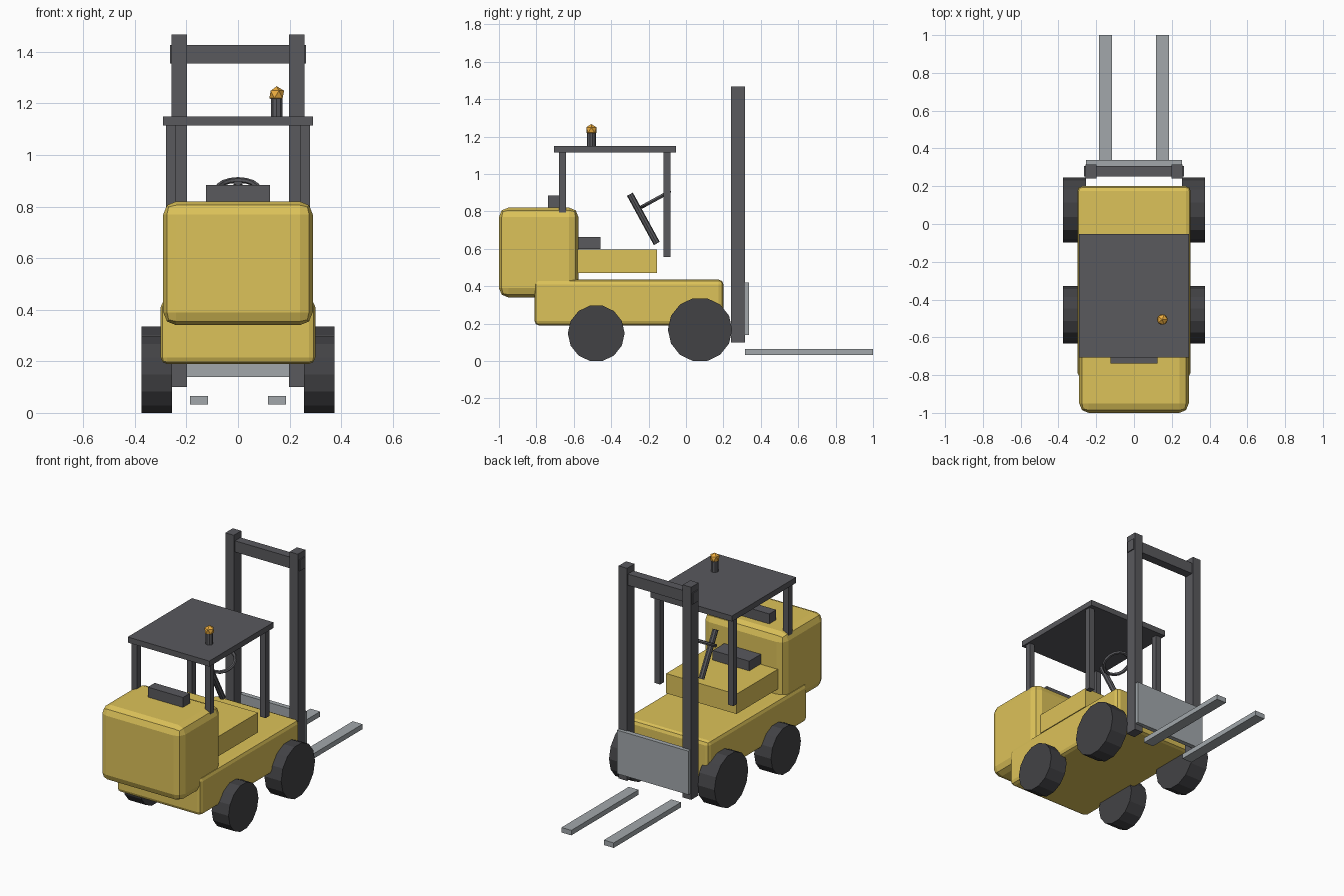
import bpy
from math import pi, cos

if "Cube" in bpy.data.objects:
    bpy.data.objects.remove(bpy.data.objects["Cube"])


def material(name, rgb):
    m = bpy.data.materials.new(name)
    m.diffuse_color = (*rgb, 1)
    m.use_nodes = True
    m.node_tree.nodes["Principled BSDF"].inputs["Base Color"].default_value = m.diffuse_color
    return m


yellow = material("yellow_paint", (0.72, 0.54, 0.10))
dark = material("dark_metal", (0.10, 0.10, 0.11))
rubber = material("rubber", (0.055, 0.055, 0.06))
steel = material("steel", (0.36, 0.39, 0.41))
amber = material("amber", (0.85, 0.42, 0.05))


def finish(name, mat):
    o = bpy.context.object
    o.name = name
    o.data.materials.append(mat)
    return o


def box(name, x, y, z, mat, bevel=0):
    """Box from (min, max) ranges, optionally with rounded edges."""
    bpy.ops.mesh.primitive_cube_add(size=1, location=[sum(r) / 2 for r in (x, y, z)])
    o = finish(name, mat)
    o.scale = [r[1] - r[0] for r in (x, y, z)]
    bpy.ops.object.transform_apply(location=False, rotation=False, scale=True)
    if bevel:
        b = o.modifiers.new("bevel", "BEVEL")
        b.width, b.segments = bevel, 2
    return o


def cylinder(name, r, depth, loc, mat, sides, rot=(0, 0, 0)):
    bpy.ops.mesh.primitive_cylinder_add(vertices=sides, radius=r, depth=depth,
                                        location=loc, rotation=rot)
    return finish(name, mat)


# Body
box("chassis", (-0.30, 0.30), (-0.81, 0.20), (0.19, 0.435), yellow, 0.025)
box("counterweight", (-0.29, 0.29), (-1.0, -0.575), (0.34, 0.82), yellow, 0.05)
box("seat_base", (-0.25, 0.25), (-0.585, -0.155), (0.47, 0.597), yellow)

# Seat
box("seat_cushion", (-0.13, 0.13), (-0.72, -0.457), (0.60, 0.662), dark)
box("seat_back", (-0.125, 0.125), (-0.738, -0.668), (0.62, 0.884), dark)

# Steering, column and wheel share the same tilt
cylinder("steering_column", 0.018, 0.30, (0, -0.228, 0.760), dark, 8, (0.5, 0, 0))
bpy.ops.mesh.primitive_torus_add(major_radius=0.082, minor_radius=0.011,
                                 major_segments=16, minor_segments=6,
                                 location=(0, -0.163, 0.864), rotation=(0.5, 0, 0))
finish("steering_wheel", dark)

# Overhead guard
box("guard_roof", (-0.29, 0.29), (-0.706, -0.053), (1.114, 1.15), dark)

# Paired parts
for side, s in (("left", -1), ("right", 1)):
    def span(a, b):
        return tuple(sorted((s * a, s * b)))
    box(side + "_rear_post", span(0.242, 0.28), (-0.68, -0.642), (0.78, 1.12), dark)
    box(side + "_front_post", span(0.242, 0.28), (-0.12, -0.082), (0.556, 1.12), dark)
    box(side + "_mast_rail", span(0.198, 0.258), (0.24, 0.316), (0.10, 1.467), dark)
    box(side + "_fork", span(0.116, 0.186), (0.316, 1.0), (0.033, 0.065), steel)
    for end, y, r in (("front", 0.075, 0.172), ("rear", -0.48, 0.152)):
        cylinder(f"{side}_{end}_wheel", r, 0.12, (s * 0.315, y, r * cos(pi / 14)),
                 rubber, 14, (0, pi / 2, 0))

# Mast crossbar and fork carriage
box("mast_crossbar", (-0.264, 0.264), (0.252, 0.308), (1.355, 1.427), dark)
box("fork_carriage", (-0.254, 0.254), (0.308, 0.338), (0.14, 0.42), steel)

# Warning beacon
cylinder("beacon_stem", 0.024, 0.08, (0.15, -0.506, 1.18), dark, 10)
bpy.ops.mesh.primitive_ico_sphere_add(subdivisions=1, radius=0.032,
                                      location=(0.15, -0.506, 1.235))
finish("beacon_lamp", amber)
